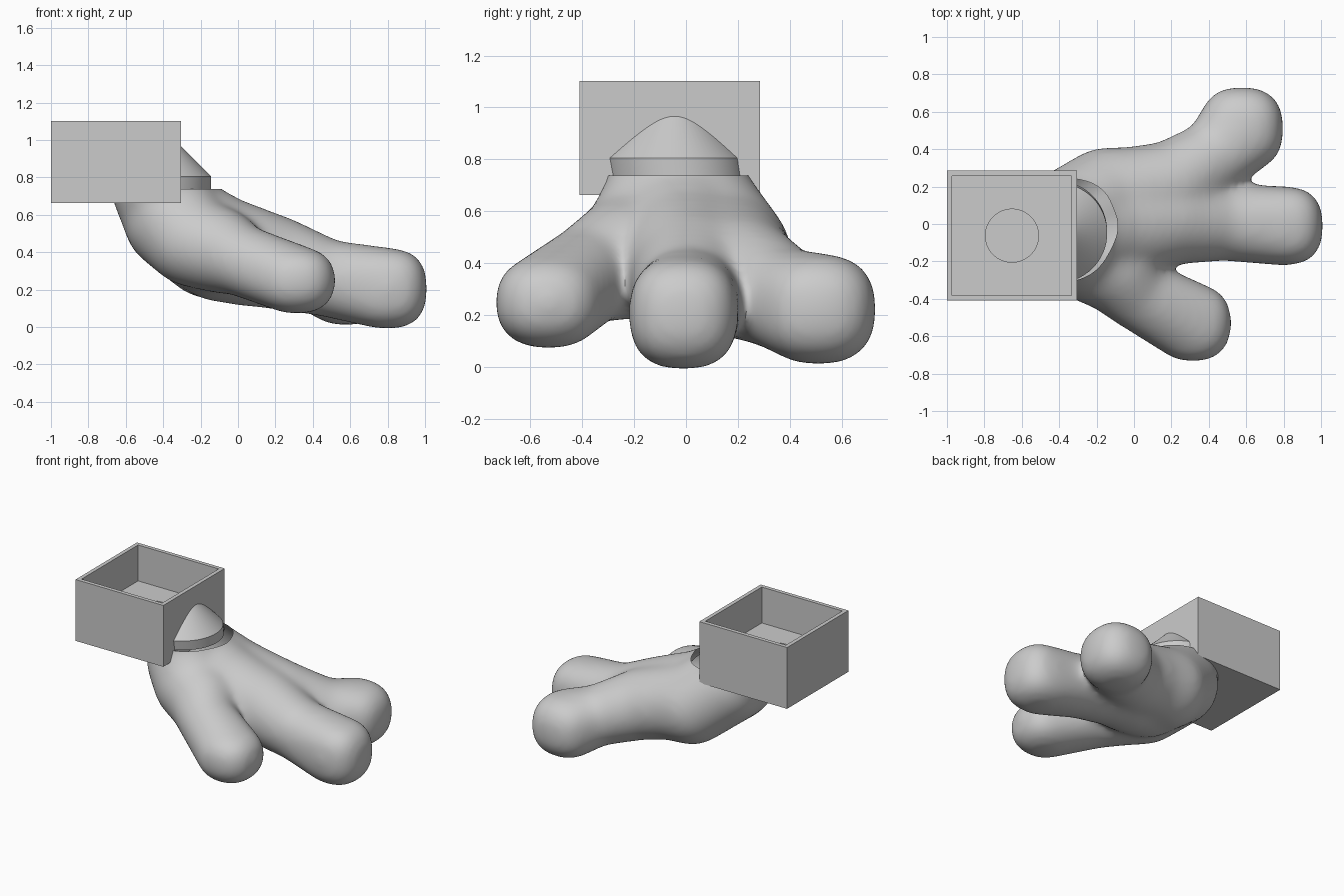
import bpy, bmesh, math
from mathutils import Vector

if "Cube" in bpy.data.objects:
    bpy.data.objects.remove(bpy.data.objects["Cube"])

grey = bpy.data.materials.new("plain grey")
grey.diffuse_color = (0.6, 0.6, 0.6, 1)
grey.use_nodes = True
grey.node_tree.nodes["Principled BSDF"].inputs["Base Color"].default_value = grey.diffuse_color


def make_object(name, bm):
    mesh = bpy.data.meshes.new(name)
    bm.to_mesh(mesh)
    bm.free()
    obj = bpy.data.objects.new(name, mesh)
    bpy.context.collection.objects.link(obj)
    mesh.materials.append(grey)
    return obj


def ball_points(x, y, z, r, height=None, power=2.0):
    """Points on a ball; a higher power makes it blunter."""
    ball = bmesh.new()
    bmesh.ops.create_icosphere(ball, subdivisions=4, radius=1)
    scale = Vector((r + .015, r + .015, (height or r) + .015))
    points = []
    for v in ball.verts:
        p = v.co / sum(abs(c) ** power for c in v.co) ** (1 / power)
        points.append(Vector((x, y, z)) + p * scale)
    ball.free()
    return points


def add_limb(bm, balls):
    """Rounded tapering limb: hull between each pair of neighbouring balls."""
    for a, b in zip(balls, balls[1:]):
        verts = [bm.verts.new(p) for p in ball_points(*a) + ball_points(*b)]
        bmesh.ops.convex_hull(bm, input=verts)
        loose = [v for v in bm.verts if not v.link_faces]
        bmesh.ops.delete(bm, geom=loose, context="VERTS")


def shade_smooth(obj):
    bpy.ops.object.select_all(action="DESELECT")
    obj.select_set(True)
    bpy.context.view_layer.objects.active = obj
    bpy.ops.object.shade_smooth_by_angle(angle=math.radians(35))


# Foot: leg, palm and three blunt toes melted together
bm = bmesh.new()
add_limb(bm, [(-.41, -.04, .88, .255), (-.41, -.04, .76, .26), (-.34, -.02, .57, .255),
              (-.1, 0, .42, .27), (.05, .01, .38, .255), (.2, .03, .345, .235),
              (.48, .01, .26, .192), (.8, -.01, .205, .196, .2, 2.6)])
add_limb(bm, [(-.34, .03, .57, .255), (-.15, .14, .42, .255), (0, .17, .4, .23),
              (.2, .21, .35, .22), (.45, .37, .26, .185), (.577, .51, .222, .208, .198, 2.5)])
add_limb(bm, [(-.34, -.08, .57, .255), (-.25, -.17, .46, .23), (-.1, -.25, .41, .215),
              (.01, -.37, .36, .178), (.315, -.53, .248, .192, .163, 2.4)])
foot = make_object("foot", bm)
remesh = foot.modifiers.new("melt", "REMESH")
remesh.mode = "VOXEL"
remesh.voxel_size = 0.02
soften = foot.modifiers.new("soften", "SMOOTH")
soften.factor = 0.5
soften.iterations = 40
melted = bpy.data.meshes.new_from_object(
    foot.evaluated_get(bpy.context.evaluated_depsgraph_get()))
foot.modifiers.clear()

# Flat cut where the leg meets the cuff
bm = bmesh.new()
bm.from_mesh(melted)
bmesh.ops.bisect_plane(bm, geom=bm.verts[:] + bm.edges[:] + bm.faces[:],
                       plane_co=(0, 0, .737), plane_no=(0, 0, 1), clear_outer=True)
bm.to_mesh(foot.data)
bm.free()
bpy.data.meshes.remove(melted)
shade_smooth(foot)


# Cuff: short band around the top of the leg, with its shoulder cone
def ring(bm, radius, y, z, n=64):
    return [bm.verts.new((-.41 + radius * math.cos(2 * math.pi * i / n),
                          y + radius * math.sin(2 * math.pi * i / n), z)) for i in range(n)]


def bridge(bm, a, b):
    for i in range(len(a)):
        j = (i + 1) % len(a)
        bm.faces.new((a[i], a[j], b[j], b[i]))


bm = bmesh.new()
low, high = ring(bm, .266, -.036, .735), ring(bm, .267, -.048, .805)
bridge(bm, low, high)
bm.faces.new(low[::-1])
bm.faces.new(high)
shade_smooth(make_object("cuff", bm))

bm = bmesh.new()
bridge(bm, ring(bm, .267, -.048, .805), ring(bm, .01, -.042, 1.06))
bmesh.ops.bisect_plane(bm, geom=bm.verts[:] + bm.edges[:] + bm.faces[:],
                       plane_co=(-.318, 0, 0), plane_no=(1, 0, 0), clear_inner=True)
shade_smooth(make_object("cuff_cone", bm))

# Open box with thin walls, a thick floor and a round recess
CX, CY, HALF, WALL = -.6525, -.0625, .3475, .028
BOTTOM, FLOOR, TOP, RECESS = .663, .845, 1.102, .82


def square(bm, half, z):
    return [bm.verts.new((CX + sx * half, CY + sy * half, z))
            for sx, sy in ((-1, -1), (1, -1), (1, 1), (-1, 1))]


bm = bmesh.new()
rings = [square(bm, HALF, BOTTOM), square(bm, HALF, TOP),
         square(bm, HALF - WALL, TOP), square(bm, HALF - WALL, FLOOR)]
bm.faces.new(rings[0][::-1])
for a, b in zip(rings, rings[1:]):
    bridge(bm, a, b)
bm.faces.new(rings[3])
box = make_object("box", bm)

bm = bmesh.new()
bmesh.ops.create_cone(bm, cap_ends=True, segments=64, radius1=.142, radius2=.142, depth=.1)
bmesh.ops.translate(bm, verts=bm.verts, vec=(CX, CY, RECESS + .05))
cutter = make_object("recess_cutter", bm)
cutter.hide_render = True
cutter.hide_set(True)
cut = box.modifiers.new("recess", "BOOLEAN")
cut.operation = "DIFFERENCE"
cut.solver = "EXACT"
cut.object = cutter
